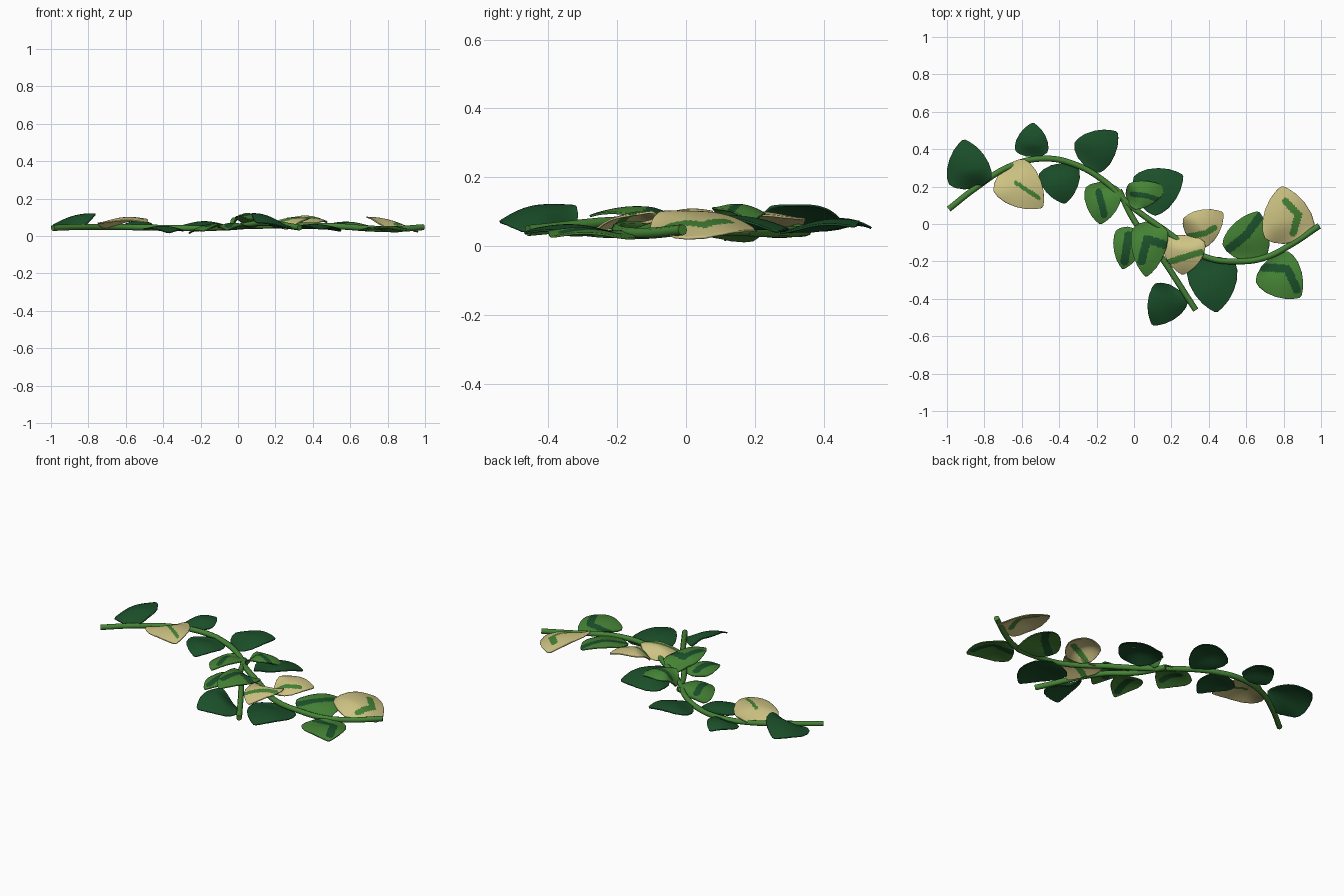
import bpy, bmesh, math
from mathutils import Vector
from mathutils.geometry import intersect_point_line

cube = bpy.data.objects.get("Cube")
if cube:
    bpy.data.objects.remove(cube)


def material(name, rgb):
    m = bpy.data.materials.new(name)
    m.use_nodes = True
    m.diffuse_color = (*rgb, 1)
    m.node_tree.nodes["Principled BSDF"].inputs["Base Color"].default_value = (*rgb, 1)
    return m


DARK = material("dark green", (0.011, 0.08, 0.023))
GREEN = material("leaf green", (0.06, 0.23, 0.036))
CREAM = material("cream", (0.62, 0.55, 0.23))
STRIPES = {DARK: GREEN, GREEN: DARK, CREAM: GREEN}
STEM_HEIGHT = 0.045

# Half width of a leaf from its base to its tip
OUTLINE = [(0, 0.3), (0.06, 0.72), (0.15, 0.95), (0.27, 1), (0.45, 0.95),
           (0.65, 0.77), (0.82, 0.52), (0.94, 0.25), (1, 0.06)]


def half_width(t):
    for (a, wa), (b, wb) in zip(OUTLINE, OUTLINE[1:]):
        if t <= b:
            return wa + (wb - wa) * (t - a) / (b - a)


def near_path(p, path, radius):
    for a, b in zip(path, path[1:]):
        a, b = Vector(a), Vector(b)
        q, f = intersect_point_line(p, a, b)
        q = a.lerp(b, min(max(f, 0), 1))
        if (p - q.to_2d()).length < radius:
            return True
    return False


def leaf(name, mat, base, tip, width, heights, stripe=(), radius=0.022, rows=40, cols=34):
    """Arched leaf; heights are at the left corner, right corner and tip."""
    base, tip = Vector(base), Vector(tip)
    axis = tip - base
    side = Vector((-axis.y, axis.x)).normalized() * width / 2
    z_left, z_right, z_tip = heights
    bm = bmesh.new()
    grid = []
    for i in range(rows + 1):
        t = i / rows
        row = []
        for j in range(cols + 1):
            u = (2 * j / cols - 1) * half_width(t)
            p = base + axis * t + side * u
            z = (z_left + z_right) / 2 * (1 - t) + z_tip * t + (z_left - z_right) / 2 * u
            z += 0.022 * math.sin(math.pi * t) * (1 - u * u) - 0.01 * t ** 4
            # The base bends to meet the stem
            z += (STEM_HEIGHT - z) * max(0, 1 - t / 0.4) ** 2 * (1 - u * u)
            row.append(bm.verts.new((p.x, p.y, z)))
        grid.append(row)
    for r0, r1 in zip(grid, grid[1:]):
        for j in range(cols):
            f = bm.faces.new((r0[j], r0[j + 1], r1[j + 1], r1[j]))
            f.normal_update()
            if f.normal.z < 0:
                f.normal_flip()
            f.smooth = True
            if stripe and near_path(f.calc_center_median().to_2d(), stripe, radius):
                f.material_index = 1
    me = bpy.data.meshes.new(name)
    bm.to_mesh(me)
    bm.free()
    me.materials.append(mat)
    me.materials.append(STRIPES[mat])
    ob = bpy.data.objects.new(name, me)
    bpy.context.collection.objects.link(ob)
    solid = ob.modifiers.new("thickness", "SOLIDIFY")
    solid.thickness = 0.006


def stem(name, points, radius):
    cu = bpy.data.curves.new(name, "CURVE")
    cu.dimensions = "3D"
    cu.bevel_depth = radius
    cu.bevel_resolution = 2
    cu.use_fill_caps = True
    cu.resolution_u = 6
    sp = cu.splines.new("BEZIER")
    sp.bezier_points.add(len(points) - 1)
    for bp, co in zip(sp.bezier_points, points):
        bp.co = co
        bp.handle_left_type = bp.handle_right_type = "AUTO"
    cu.materials.append(GREEN)
    bpy.context.collection.objects.link(bpy.data.objects.new(name, cu))


# Stems
stem("main_stem", [(-0.99, 0.08, 0.043), (-0.85, 0.19, 0.048), (-0.66, 0.31, 0.048),
                   (-0.48, 0.35, 0.045), (-0.32, 0.32, 0.042), (-0.16, 0.23, 0.042),
                   (-0.02, 0.1, 0.05), (0.16, -0.03, 0.055), (0.38, -0.175, 0.055),
                   (0.56, -0.2, 0.05), (0.7, -0.18, 0.04), (0.84, -0.11, 0.037),
                   (0.99, -0.01, 0.047)], 0.016)
stem("branch_stem", [(-0.08, 0.18, 0.045), (0, 0.02, 0.05), (0.12, -0.14, 0.07),
                     (0.33, -0.46, 0.045)], 0.016)

# Leaves at the left-hand end
leaf("end_leaf", DARK, (-0.87, 0.19), (-0.91, 0.45), 0.24, (0.045, 0.12, 0.085))
leaf("back_leaf", DARK, (-0.55, 0.36), (-0.54, 0.54), 0.18, (0.045, 0.06, 0.065))
leaf("cream_leaf", CREAM, (-0.7, 0.29), (-0.49, 0.09), 0.25, (0.08, 0.07, 0.085),
     [(-0.63, 0.22), (-0.51, 0.14)], 0.011)
leaf("hanging_leaf", DARK, (-0.41, 0.32), (-0.37, 0.11), 0.22, (0.03, 0.04, 0.03))
leaf("upper_leaf", DARK, (-0.28, 0.33), (-0.09, 0.49), 0.22, (0.05, 0.035, 0.07))

# Leaves in the middle
leaf("middle_leaf", GREEN, (-0.16, 0.22), (-0.18, 0), 0.2, (0.06, 0.015, 0.04),
     [(-0.19, 0.17), (-0.17, 0.1), (-0.16, 0.05)], 0.018)
leaf("broad_leaf", DARK, (0.02, 0.13), (0.26, 0.26), 0.25, (0.05, 0.09, 0.055))
leaf("small_leaf", GREEN, (-0.04, 0.14), (0.17, 0.19), 0.15, (0.105, 0.12, 0.085),
     [(-0.01, 0.16), (0.07, 0.15), (0.13, 0.13)], 0.014)
leaf("under_leaf", GREEN, (-0.01, -0.02), (-0.06, -0.24), 0.17, (0.055, 0.05, 0.045),
     [(-0.03, -0.06), (-0.05, -0.2)])
leaf("folded_leaf", GREEN, (0.09, 0.01), (0.065, -0.28), 0.2, (0.08, 0.095, 0.1),
     [(0.04, -0.2), (0.07, -0.08), (0.16, -0.11)])

# Leaves along the branch
leaf("branch_cream_leaf", CREAM, (0.27, -0.06), (0.26, -0.27), 0.23, (0.11, 0.075, 0.05),
     [(0.17, -0.21), (0.26, -0.18), (0.36, -0.15)], 0.017)
leaf("branch_tip_leaf", DARK, (0.22, -0.34), (0.1, -0.54), 0.21, (0.04, 0.12, 0.085))

# Leaves at the right-hand end
leaf("inner_cream_leaf", CREAM, (0.29, -0.07), (0.475, 0.06), 0.2, (0.1, 0.07, 0.085),
     [(0.27, -0.07), (0.38, -0.05), (0.43, -0.02)], 0.016)
leaf("striped_leaf", GREEN, (0.57, -0.19), (0.665, 0.065), 0.25, (0.06, 0.025, 0.06),
     [(0.5, -0.14), (0.6, -0.06), (0.68, 0.05)])
leaf("large_cream_leaf", CREAM, (0.84, -0.1), (0.79, 0.2), 0.28, (0.105, 0.025, 0.06),
     [(0.81, 0.12), (0.88, 0.05), (0.85, -0.05)], 0.019)
leaf("front_leaf", GREEN, (0.71, -0.2), (0.89, -0.39), 0.25, (0.02, 0.03, 0.04),
     [(0.67, -0.23), (0.82, -0.24), (0.87, -0.35)])
leaf("large_dark_leaf", DARK, (0.41, -0.18), (0.44, -0.47), 0.27, (0.025, 0.04, 0.05))
